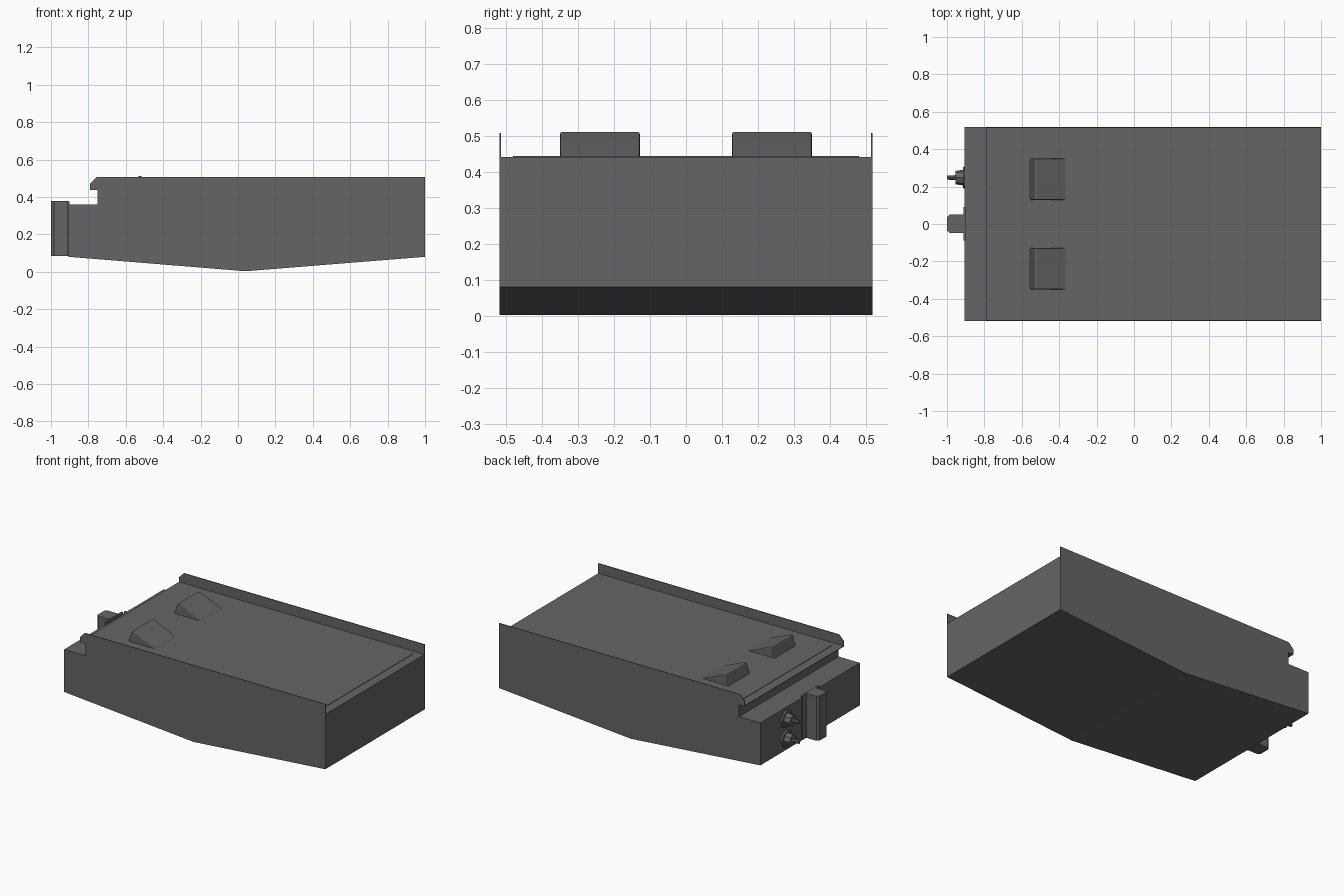
import bpy, bmesh, math
from mathutils import Matrix

if "Cube" in bpy.data.objects:
    bpy.data.objects.remove(bpy.data.objects["Cube"])

grey = bpy.data.materials.new("dark_grey")
grey.diffuse_color = (0.13, 0.13, 0.13, 1)
grey.use_nodes = True
grey.node_tree.nodes["Principled BSDF"].inputs["Base Color"].default_value = grey.diffuse_color


def finish(name, bm):
    bmesh.ops.recalc_face_normals(bm, faces=bm.faces)
    me = bpy.data.meshes.new(name)
    bm.to_mesh(me)
    bm.free()
    me.materials.append(grey)
    ob = bpy.data.objects.new(name, me)
    bpy.context.collection.objects.link(ob)
    return ob


def extrude(name, pts, a, b, axis="Y"):
    """Extrude an xz profile along y, or an xy profile along z."""
    bm = bmesh.new()
    put = (lambda p: (p[0], a, p[1])) if axis == "Y" else (lambda p: (p[0], p[1], a))
    face = bm.faces.new([bm.verts.new(put(p)) for p in pts])
    new = bmesh.ops.extrude_face_region(bm, geom=[face])["geom"]
    off = (0, b - a, 0) if axis == "Y" else (0, 0, b - a)
    bmesh.ops.translate(bm, vec=off, verts=[v for v in new if isinstance(v, bmesh.types.BMVert)])
    return finish(name, bm)


def box(name, x0, x1, y0, y1, z0, z1):
    return extrude(name, [(x0, z0), (x1, z0), (x1, z1), (x0, z1)], y0, y1)


def bevel(ob, width):
    m = ob.modifiers.new("bevel", "BEVEL")
    m.width, m.segments = width, 2


W = 0.518

# Main hull with V-shaped belly and rear step
extrude("hull", [(-0.905, 0.08), (0.04, 0.003), (1, 0.08), (1, 0.442),
                 (-0.75, 0.442), (-0.75, 0.36), (-0.905, 0.36)], -W, W)

# Thin deck overhang and slightly raised deck panel
box("deck_overhang", -0.79, -0.75, -W, W, 0.438, 0.442)
box("deck_panel", -0.73, 0.94, -0.48, 0.48, 0.44, 0.445)

# Side flanges and wedge stops, mirrored left and right
for s, side in ((-1, "right"), (1, "left")):
    extrude("flange_" + side, [(-0.79, 0.44), (1, 0.44), (1, 0.508),
                               (-0.755, 0.508), (-0.79, 0.472)], s * W, s * (W - 0.004))
    wedge = extrude("wedge_" + side, [(-0.56, 0.43), (-0.36, 0.443), (-0.52, 0.511), (-0.535, 0.511)],
                    s * 0.128, s * 0.35)
    bevel(wedge, 0.006)

# Rear coupling post with mounting plate
box("post_plate", -0.912, -0.9, -0.087, 0.09, 0.085, 0.375)
extrude("post", [(-0.905, -0.047), (-0.985, -0.047), (-1, -0.035), (-1, 0.037),
                 (-0.985, 0.05), (-0.905, 0.05)], 0.085, 0.378, "Z")

# Rear hose fittings, stepped along -x
for i, z in enumerate((0.155, 0.285)):
    bm = bmesh.new()
    for r1, r2, x0, x1 in ((0.062, 0.055, -0.9, -0.915), (0.042, 0.036, -0.91, -0.955),
                           (0.013, 0.011, -0.95, -1.0)):
        rot = Matrix.Translation(((x0 + x1) / 2, 0.248, z)) @ Matrix.Rotation(-math.pi / 2, 4, "Y")
        bmesh.ops.create_cone(bm, cap_ends=True, segments=8, radius1=r1, radius2=r2,
                              depth=x0 - x1, matrix=rot)
    finish("hose_fitting_%d" % (i + 1), bm)
